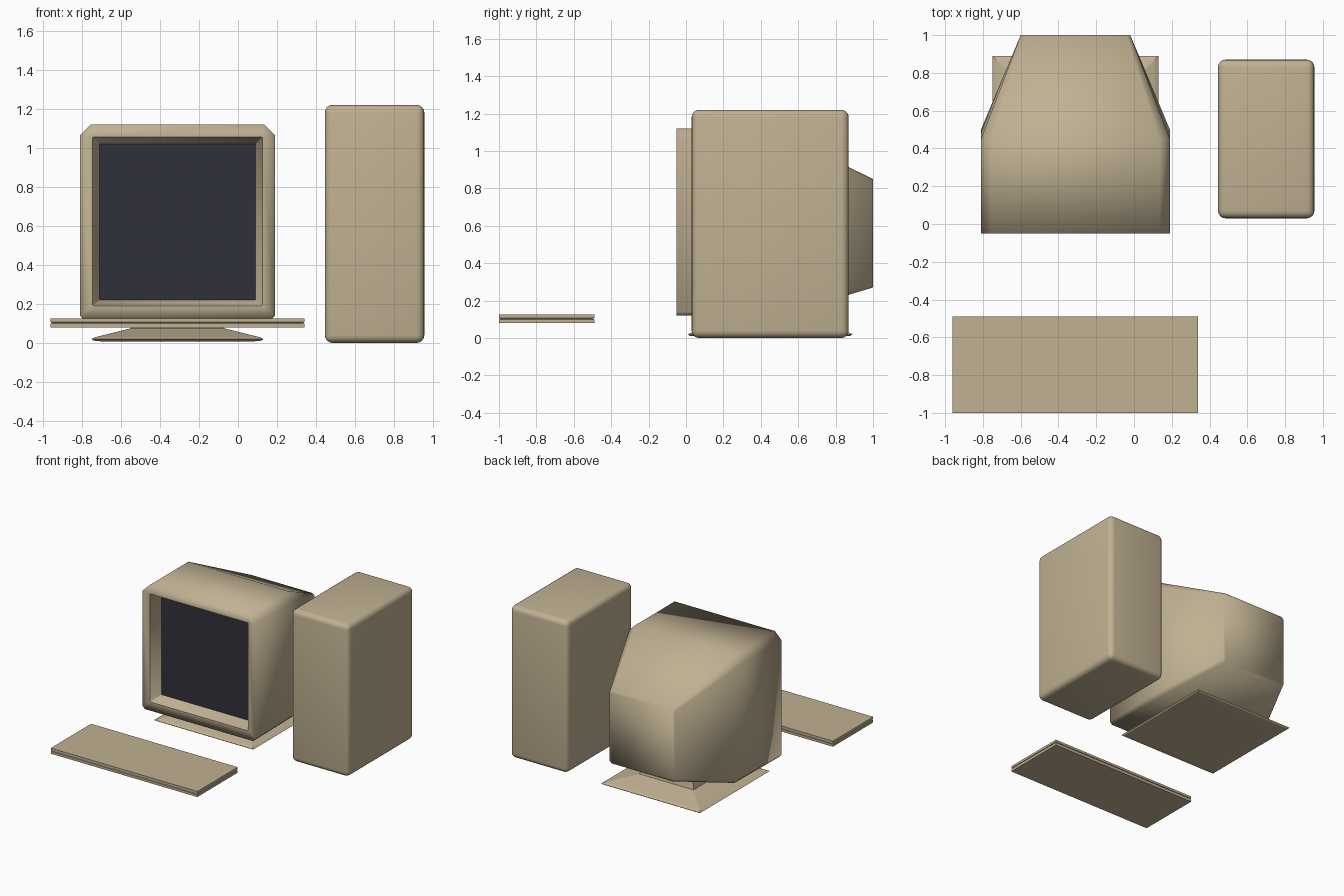
import bpy, bmesh

if "Cube" in bpy.data.objects:
    bpy.data.objects.remove(bpy.data.objects["Cube"])


def material(name, rgb):
    m = bpy.data.materials.new(name)
    m.diffuse_color = (*rgb, 1)
    m.use_nodes = True
    m.node_tree.nodes["Principled BSDF"].inputs["Base Color"].default_value = m.diffuse_color
    return m


BEIGE = material("beige plastic", (0.53, 0.44, 0.29))
DARK = material("dark screen glass", (0.030, 0.030, 0.042))


def finish(bm, name, mat):
    bmesh.ops.recalc_face_normals(bm, faces=bm.faces)
    mesh = bpy.data.meshes.new(name)
    bm.to_mesh(mesh)
    bm.free()
    ob = bpy.data.objects.new(name, mesh)
    bpy.context.collection.objects.link(ob)
    mesh.materials.append(mat)
    return ob


def loft(name, rings, mat, smooth=False, sharp_from=None):
    """Skin closed rings of equal length and cap both ends."""
    bm = bmesh.new()
    vs = [[bm.verts.new(p) for p in r] for r in rings]
    n = len(rings[0])
    for a, b in zip(vs, vs[1:]):
        for i in range(n):
            j = (i + 1) % n
            bm.faces.new((a[i], a[j], b[j], b[i]))
    bm.faces.new(vs[0])
    bm.faces.new(vs[-1])
    for f in bm.faces:
        f.smooth = smooth
    if sharp_from is not None:
        for r in vs[sharp_from:]:
            for i in range(n):
                bm.edges.get((r[i], r[(i + 1) % n])).smooth = False
    return finish(bm, name, mat)


def box(name, x, y, z, mat, bevel=0, segments=4):
    bm = bmesh.new()
    bmesh.ops.create_cube(bm, size=1)
    for v in bm.verts:
        for k, (lo, hi) in enumerate((x, y, z)):
            v.co[k] = (lo + hi) / 2 + v.co[k] * (hi - lo)
    if bevel:
        bmesh.ops.bevel(bm, geom=list(bm.edges), offset=bevel,
                        segments=segments, profile=0.5, affect='EDGES')
        for f in bm.faces:
            f.smooth = True
    return finish(bm, name, mat)


CX = -0.31  # monitor centre line


def frame(y_top, half, z0, z1, top_cut, low_cut, y_low=None):
    """Upright rectangle with cut corners; y may differ top to bottom."""
    y_low = y_top if y_low is None else y_low
    t, b = top_cut, low_cut
    pts = [(half, z0 + b, 0), (half, z1 - t, 1), (half - t, z1, 1), (t - half, z1, 1),
           (-half, z1 - t, 1), (-half, z0 + b, 0), (b - half, z0, 0), (half - b, z0, 0)]
    return [(CX + x, y_top if up else y_low, z) for x, z, up in pts]


# monitor housing: tapered back, full-width front, recessed screen well
loft("monitor_housing", [
    frame(1.0, 0.29, 0.27, 0.85, 0.02, 0.02),
    frame(0.45, 0.50, 0.12, 1.12, 0.055, 0.03, 0.50),
    frame(-0.05, 0.50, 0.12, 1.12, 0.055, 0.02),
    frame(-0.05, 0.435, 0.19, 1.055, 0.004, 0.004),
    frame(0.055, 0.40, 0.22, 1.02, 0.003, 0.003),
], BEIGE, smooth=True, sharp_from=3)

# screen plate
box("screen", (CX - 0.40, CX + 0.40), (0.047, 0.054), (0.22, 1.02), DARK)


def square(cx, cy, hx, hy, z):
    return [(cx + sx * hx, cy + sy * hy, z)
            for sx, sy in ((-1, -1), (1, -1), (1, 1), (-1, 1))]


# stand: thin square foot sloping up to the neck
loft("monitor_stand", [square(CX, 0.45, h, h, z) for h, z in
     ((0.39, 0.008), (0.43, 0.012), (0.44, 0.02), (0.42, 0.03), (0.24, 0.075), (0.22, 0.16))], BEIGE)

# computer tower
box("tower_case", (0.445, 0.955), (0.03, 0.87), (0.0, 1.22), BEIGE, bevel=0.04)

# keyboard slab with a fine seam around its edge
loft("keyboard", [square(CX, -0.745, 0.65 - d, 0.255 - d, z) for d, z in
     ((0, 0.08), (0, 0.099), (0.005, 0.101), (0.005, 0.105), (0, 0.107), (0, 0.125))], BEIGE)
